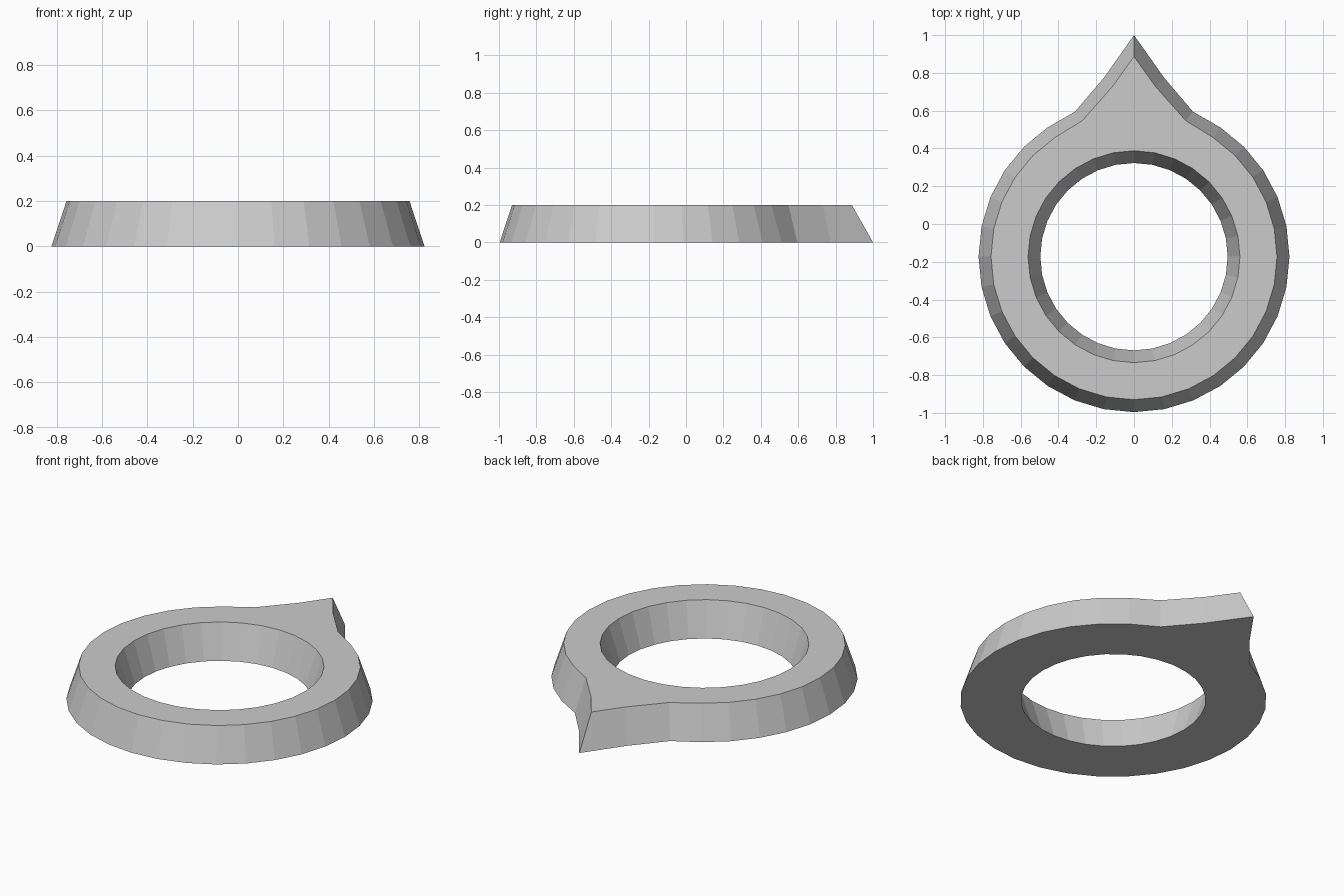
import bpy, bmesh
from math import sin, cos, radians

if "Cube" in bpy.data.objects:
    bpy.data.objects.remove(bpy.data.objects["Cube"])

CY, SEG, H = -0.173, 32, 0.2


def circle(r):
    return [(r * sin(radians(i * 360 / SEG)), CY + r * cos(radians(i * 360 / SEG)))
            for i in range(SEG)]


def outline(r, tip, mid, base):
    # round rim starting at +y, with its first points pulled out into a pointer
    pts = circle(r)
    pts[0] = (0, tip)
    for i, (x, y) in ((1, mid), (2, base)):
        pts[i], pts[-i] = (x, y), (-x, y)
    return pts


bm = bmesh.new()


def loop(pts, z):
    return [bm.verts.new((x, y, z)) for x, y in pts]


# Four loops: outer bottom, outer top, inner top, inner bottom
loops = [
    loop(outline(0.823, 1.0, (0.159, 0.775), (0.312, 0.595)), 0),
    loop(outline(0.757, 0.887, (0.112, 0.73), (0.273, 0.548)), H),
    loop(circle(0.561), H),
    loop(circle(0.496), 0),
]

# Bridge them around into a closed ring
for k in range(4):
    a, b = loops[k], loops[(k + 1) % 4]
    for i in range(SEG):
        j = (i + 1) % SEG
        bm.faces.new((a[i], a[j], b[j], b[i]))
bmesh.ops.recalc_face_normals(bm, faces=bm.faces[:])

mesh = bpy.data.meshes.new("pointed_ring")
bm.to_mesh(mesh)
bm.free()
bpy.context.collection.objects.link(bpy.data.objects.new("pointed_ring", mesh))
